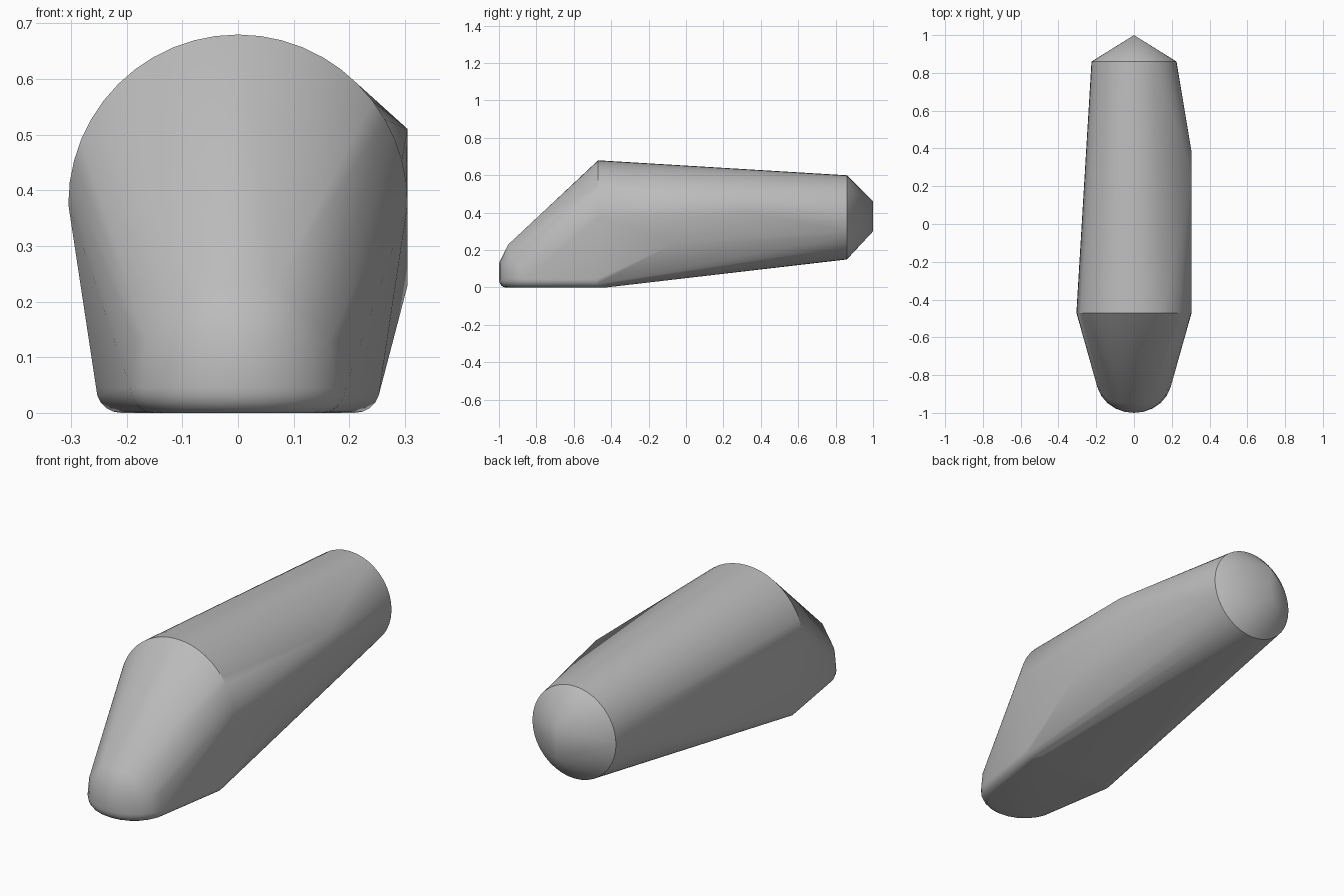
import bpy, bmesh
from math import sin, cos, pi

cube = bpy.data.objects.get("Cube")
if cube:
    bpy.data.objects.remove(cube, do_unlink=True)

gray = bpy.data.materials.new("plain gray")
gray.use_nodes = True
gray.diffuse_color = (0.5, 0.5, 0.5, 1)
gray.node_tree.nodes["Principled BSDF"].inputs["Base Color"].default_value = (0.5, 0.5, 0.5, 1)

AXIS_Z = 0.375


def ring(y, radius, start, end, steps):
    """Arc of points around the body axis."""
    angles = [start + (end - start) * i / steps for i in range(steps + 1)]
    return [(radius * cos(a), y, AXIS_Z + radius * sin(a)) for a in angles]


def nose(width, tip, back, z, steps=12):
    """Rounded front outline at one height."""
    angles = [pi * i / steps for i in range(steps + 1)]
    return [(width * cos(a), back - (back - tip) * sin(a), z) for a in angles]


# Rear ring and upright tail ridge
points = ring(0.86, 0.225, 0, 2 * pi, 40)
points += [(0, 1, 0.30), (0, 1, 0.46)]

# Front shoulder arch
points += ring(-0.47, 0.305, 0, pi, 24)

# Nose wall and the small step above it
points += nose(0.19, -1.0, -0.82, 0.13)
points += [(s * 0.07, -0.95, 0.23) for s in (-1, 1)]

# Rounded sole: each level pulls the outline in
FILLET = 0.045
for i in range(6):
    a = pi / 2 * i / 5
    inset, z = FILLET * (1 - sin(a)), FILLET * (1 - cos(a))
    points += nose(0.2 - inset, -1 + inset * 0.8, -0.82, z)
    for s in (-1, 1):
        points += [(s * (0.255 - inset), -0.48, z), (s * (0.235 - inset), -0.43 + z * 0.1, z)]

# Bulge on the left side only
points += [(0.305, 0.26, 0.51), (0.305, 0.38, 0.39), (0.305, -0.07, 0.23)]

# Wrap the sections in one taut skin
bm = bmesh.new()
for p in points:
    bm.verts.new(p)
bmesh.ops.remove_doubles(bm, verts=bm.verts, dist=0.001)
hull = bmesh.ops.convex_hull(bm, input=bm.verts)
spare = {g for g in hull["geom_interior"] + hull["geom_unused"] if isinstance(g, bmesh.types.BMVert)}
bmesh.ops.delete(bm, geom=list(spare), context="VERTS")
bmesh.ops.dissolve_limit(bm, angle_limit=0.01, verts=bm.verts, edges=bm.edges)
bmesh.ops.recalc_face_normals(bm, faces=bm.faces)

mesh = bpy.data.meshes.new("body")
bm.to_mesh(mesh)
bm.free()
mesh.materials.append(gray)
body = bpy.data.objects.new("body", mesh)
bpy.context.collection.objects.link(body)
bpy.context.view_layer.objects.active = body
body.select_set(True)
bpy.ops.object.shade_smooth_by_angle(angle=pi / 6)
